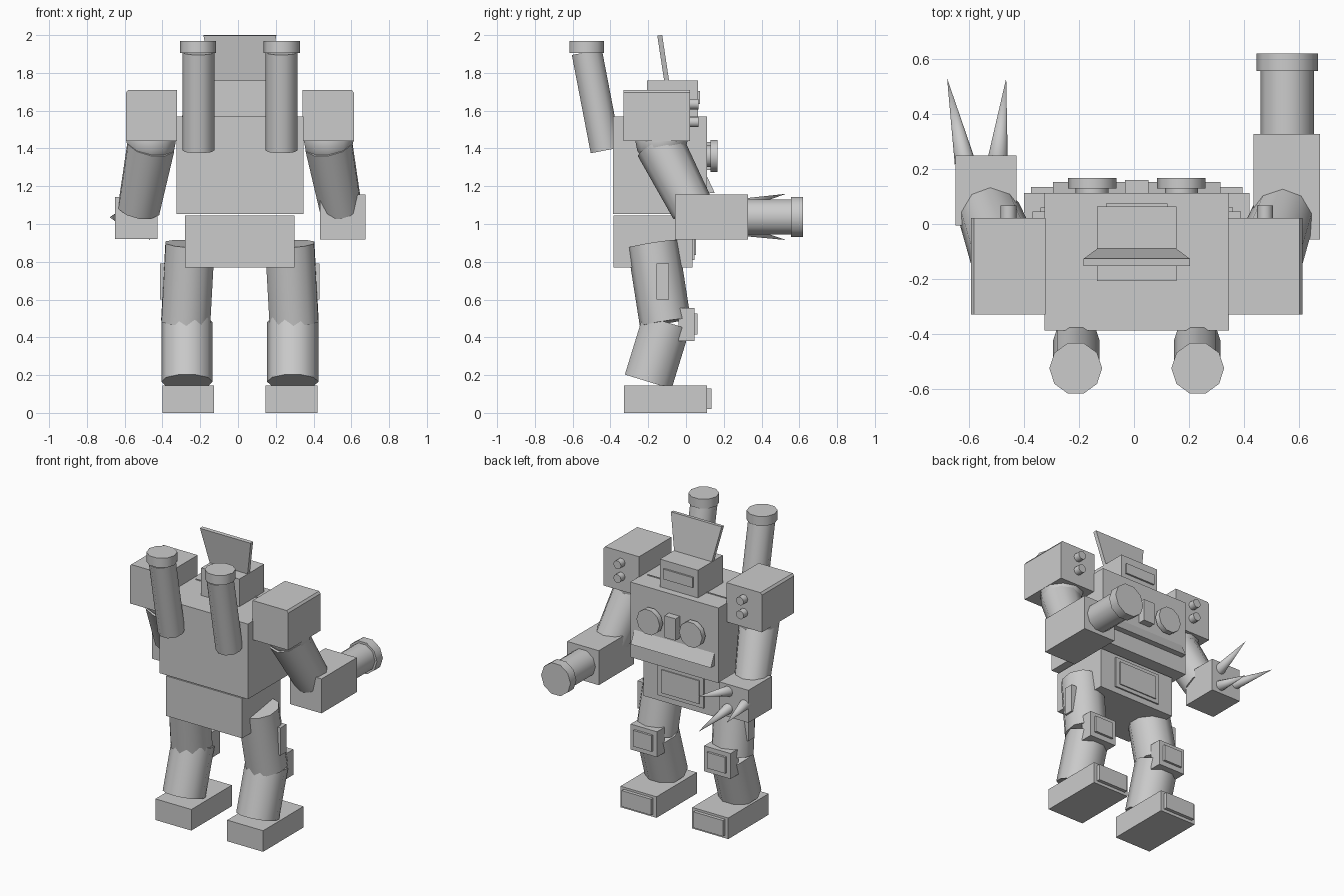
import bpy, bmesh, math
from mathutils import Vector, Matrix

if "Cube" in bpy.data.objects:
    bpy.data.objects.remove(bpy.data.objects["Cube"])

grey = bpy.data.materials.new("plain grey")
grey.diffuse_color = (0.6, 0.6, 0.6, 1)
grey.use_nodes = True
grey.node_tree.nodes["Principled BSDF"].inputs["Base Color"].default_value = grey.diffuse_color
CX = 0.01  # mirror plane of the body


def finish(name, bm, smooth=False):
    bmesh.ops.recalc_face_normals(bm, faces=bm.faces)
    me = bpy.data.meshes.new(name)
    bm.to_mesh(me)
    bm.free()
    me.materials.append(grey)
    ob = bpy.data.objects.new(name, me)
    bpy.context.collection.objects.link(ob)
    if smooth:
        bpy.ops.object.select_all(action='DESELECT')
        ob.select_set(True)
        bpy.context.view_layer.objects.active = ob
        bpy.ops.object.shade_smooth_by_angle(angle=math.radians(42))
    return ob


def box(name, x, y, z):
    bm = bmesh.new()
    bmesh.ops.create_cube(bm, size=1)
    for v in bm.verts:
        v.co = [lo + (c + 0.5) * (hi - lo) for c, (lo, hi) in zip(v.co, (x, y, z))]
    return finish(name, bm)


def tube(name, a, b, r1, r2=None, sides=10):
    """Cylinder or cone from point a to point b."""
    a, b = Vector(a), Vector(b)
    bm = bmesh.new()
    bmesh.ops.create_cone(bm, cap_ends=True, segments=sides, radius1=r1,
                          radius2=r1 if r2 is None else r2, depth=(b - a).length)
    m = (Matrix.Translation((a + b) / 2)
         @ (b - a).to_track_quat('Z', 'Y').to_matrix().to_4x4()
         @ Matrix.Rotation(math.pi / 2, 4, 'Z'))
    bm.transform(m)
    return finish(name, bm, True)


def extrude(name, pts, offset):
    """Flat polygon pushed along an offset."""
    bm = bmesh.new()
    f = bm.faces.new([bm.verts.new(p) for p in pts])
    g = bmesh.ops.extrude_face_region(bm, geom=[f])
    bmesh.ops.translate(bm, vec=offset,
                        verts=[e for e in g["geom"] if isinstance(e, bmesh.types.BMVert)])
    return finish(name, bm)


def span(c, half):
    return (c - half, c + half)


# Torso, pelvis and their front plates
box("torso", span(CX, 0.336), (-0.387, 0.112), (1.053, 1.57))
box("torso_seam", span(CX, 0.306), (-0.037, -0.03), (1.565, 1.575))
extrude("chest_ledge", [(CX - 0.305, 0.105, 1.265), (CX - 0.305, 0.152, 1.165),
                        (CX - 0.305, 0.105, 1.165)], (0.61, 0, 0))
box("chest_bar", span(CX, 0.042), (0.1, 0.16), (1.285, 1.435))
box("pelvis", span(CX, 0.29), (-0.383, 0.035), (0.77, 1.045))
box("belly_plate", span(CX, 0.175), (0.03, 0.045), (0.81, 1.02))
box("belly_inner_plate", span(CX, 0.145), (0.04, 0.052), (0.835, 0.995))

# Head with visor and leaning crest
box("head", span(CX, 0.145), (-0.207, 0.063), (1.56, 1.76))
box("visor", span(CX, 0.112), (0.055, 0.075), (1.635, 1.705))
extrude("crest", [(CX - 0.14, -0.113, 1.74), (CX + 0.14, -0.113, 1.74),
                  (CX + 0.193, -0.152, 1.998), (CX - 0.193, -0.152, 1.998)],
        (0, 0.026, 0.002))

for side, s in (("left", -1), ("right", 1)):
    def X(d):
        return CX + s * d

    def n(part):
        return side + "_" + part

    # Chest lamps
    tube(n("lamp_stem"), (X(0.162), 0.1, 1.36), (X(0.162), 0.14, 1.36), 0.06)
    tube(n("lamp"), (X(0.162), 0.13, 1.36), (X(0.162), 0.167, 1.36), 0.088)

    # Exhaust stacks on the back
    tube(n("exhaust"), (X(0.22), -0.425, 1.39), (X(0.22), -0.525, 1.91), 0.085)
    tube(n("exhaust_cap"), (X(0.222), -0.525, 1.905), (X(0.222), -0.525, 1.97), 0.096)

    # Shoulder block with a chamfered outer edge, plus bolts
    extrude(n("shoulder"), [(X(0.332), -0.33, 1.44), (X(0.603), -0.33, 1.44),
                            (X(0.603), -0.33, 1.695), (X(0.592), -0.33, 1.71),
                            (X(0.332), -0.33, 1.71)], (0, 0.352, 0))
    for z in (1.54, 1.635):
        tube(n("shoulder_bolt"), (X(0.467), 0.01, z), (X(0.467), 0.067, z), 0.029)

    # Shoulder joint and upper arm
    bm = bmesh.new()
    bmesh.ops.create_uvsphere(bm, u_segments=10, v_segments=8, radius=0.138)
    bmesh.ops.translate(bm, vec=(X(0.47), -0.13, 1.44), verts=bm.verts)
    finish(n("shoulder_joint"), bm, True)
    tube(n("upper_arm"), (X(0.47), -0.14, 1.42), (X(0.535), 0.035, 1.08), 0.13, 0.115)

    # Leg: thigh, shin, knee guard, foot
    tube(n("thigh"), (X(0.264), -0.175, 0.895), (X(0.287), -0.11, 0.48), 0.136)
    xs = sorted((X(0.33), X(0.422)))
    box(n("thigh_plate"), xs, (-0.155, -0.09), (0.6, 0.79))
    tube(n("shin"), (X(0.28), -0.103, 0.48), (X(0.28), -0.2, 0.165), 0.136)
    box(n("knee_guard"), span(X(0.28), 0.1), (-0.04, 0.045), (0.38, 0.555))
    box(n("knee_plate"), span(X(0.28), 0.07), (0.035, 0.06), (0.415, 0.525))
    box(n("foot"), span(X(0.273), 0.137), (-0.327, 0.112), (0, 0.145))
    box(n("toe_plate"), span(X(0.273), 0.112), (0.1, 0.135), (0.02, 0.13))

# Right forearm with cannon
box("right_forearm", (0.435, 0.676), (-0.057, 0.327), (0.918, 1.155))
tube("cannon", (0.557, 0.31, 1.037), (0.557, 0.57, 1.037), 0.097)
tube("cannon_muzzle", (0.557, 0.556, 1.037), (0.557, 0.62, 1.037), 0.112)

# Left forearm with three claws
box("left_forearm", (-0.65, -0.427), (-0.005, 0.25), (0.92, 1.143))
for base, tip in (((-0.615, 0.225, 1.035), (-0.68, 0.53, 1.035)),
                  ((-0.497, 0.225, 1.09), (-0.465, 0.53, 1.16)),
                  ((-0.497, 0.225, 0.98), (-0.465, 0.53, 0.915))):
    tube("claw", base, tip, 0.038, 0.0)
